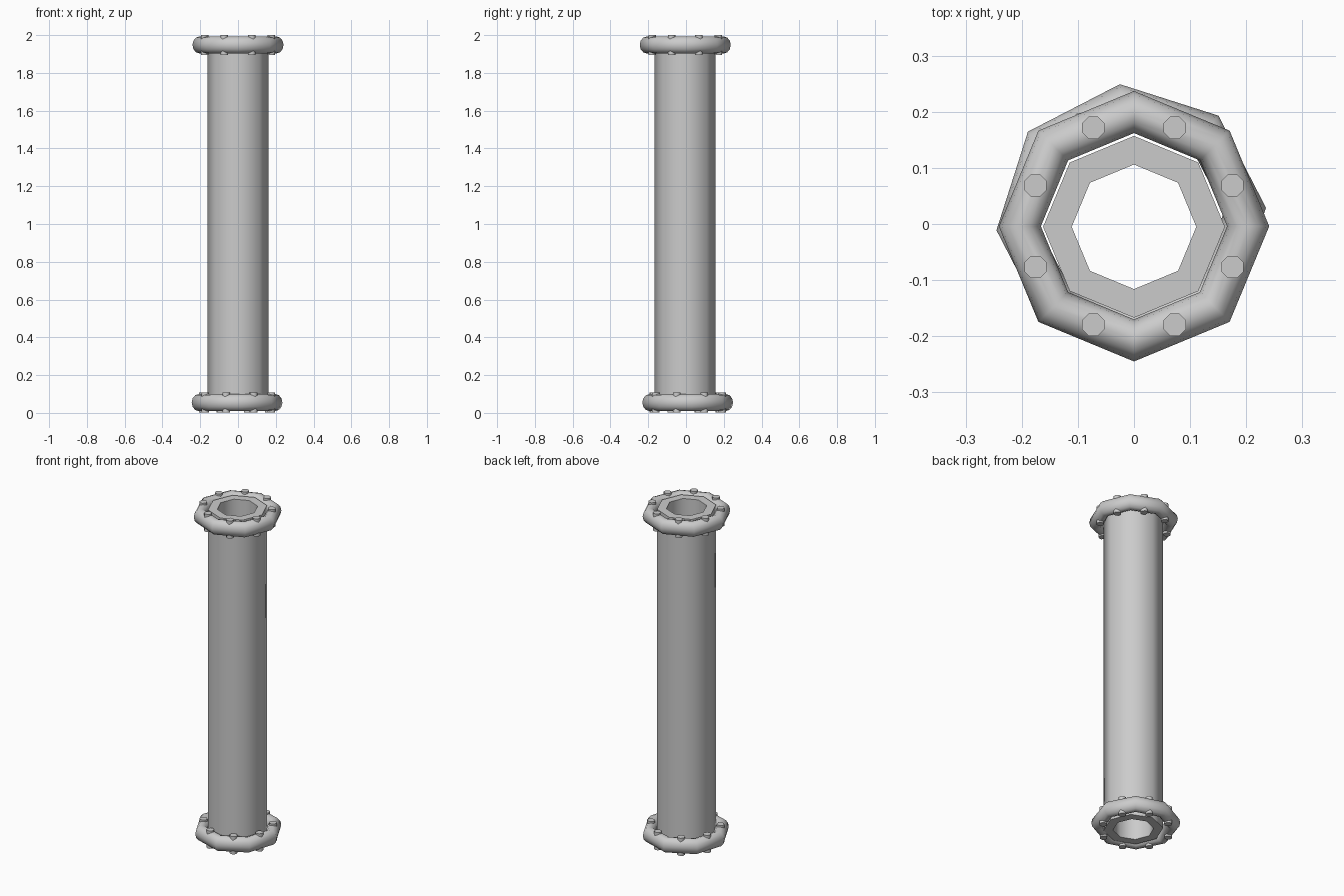
import bpy, bmesh
from math import sin, cos, pi, radians

if "Cube" in bpy.data.objects:
    bpy.data.objects.remove(bpy.data.objects["Cube"])

SIDES = 8


def finish(name, bm, loc, turn=0.0):
    bmesh.ops.recalc_face_normals(bm, faces=bm.faces)
    me = bpy.data.meshes.new(name)
    bm.to_mesh(me)
    bm.free()
    ob = bpy.data.objects.new(name, me)
    bpy.context.collection.objects.link(ob)
    ob.location = loc
    ob.rotation_euler.z = turn
    bpy.ops.object.select_all(action='DESELECT')
    ob.select_set(True)
    bpy.context.view_layer.objects.active = ob
    bpy.ops.object.shade_smooth_by_angle(angle=radians(50))
    return ob


def ring(name, profile, loc, turn=0.0):
    """Sweep a closed (radius, z) profile around z in SIDES steps."""
    bm = bmesh.new()
    loops = [[bm.verts.new((r * cos(2 * pi * i / SIDES), r * sin(2 * pi * i / SIDES), z))
              for r, z in profile] for i in range(SIDES)]
    n = len(profile)
    for i in range(SIDES):
        a, b = loops[i], loops[(i + 1) % SIDES]
        for j in range(n):
            k = (j + 1) % n
            bm.faces.new((a[j], b[j], b[k], a[k]))
    return finish(name, bm, loc, turn)


# Hollow octagonal pipe
ring("pipe", [(0.162, 0.018), (0.162, 1.985), (0.111, 1.985), (0.111, 0.018)], (0, -0.005, 0))

# Rounded flange section
section = [(0.2035 + 0.0375 * cos(2 * pi * j / 12), 0.045 * sin(2 * pi * j / 12))
           for j in range(12)]

# Flanges with a ring of through bolts; the lower one is slightly turned and offset
for label, loc, turn in (("top", (0, -0.004, 1.948), 0.0),
                         ("bottom", (-0.005, 0.009, 0.0545), radians(4.8))):
    ring(label + "_flange", section, loc, turn)
    for i in range(SIDES):
        a = turn + (i + 0.5) * 2 * pi / SIDES
        bm = bmesh.new()
        bmesh.ops.create_cone(bm, cap_ends=True, segments=8, radius1=0.0215,
                              radius2=0.0215, depth=0.106)
        finish(f"{label}_bolt_{i + 1}", bm,
               (loc[0] + 0.19 * cos(a), loc[1] + 0.19 * sin(a), loc[2]), a)
